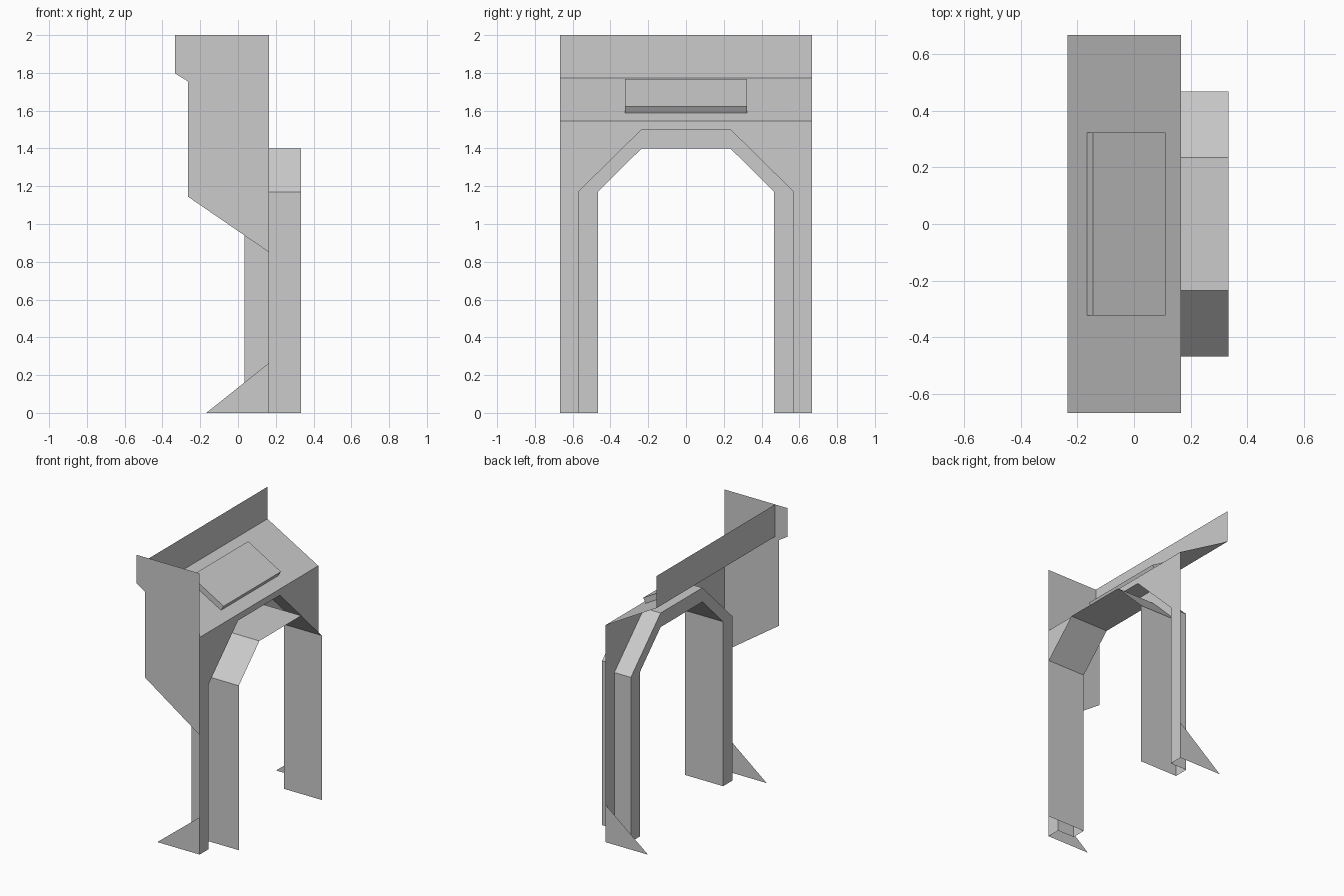
import bpy

if "Cube" in bpy.data.objects:
    bpy.data.objects.remove(bpy.data.objects["Cube"])

W = 0.667                 # half width of the cabinet along y
FRONT, BACK, LIP = 0.165, 0.035, 0.333   # x of the face, groove floor and trim edge


def make(name, verts, faces):
    me = bpy.data.meshes.new(name)
    me.from_pydata(verts, [], faces)
    me.update()
    ob = bpy.data.objects.new(name, me)
    bpy.context.collection.objects.link(ob)
    return ob


def side_sheet(name, profile, y):
    """Flat sheet from an (x, z) profile at one y."""
    return make(name, [(x, y, z) for x, z in profile], [range(len(profile))])


def ribbon(name, loop_a, loop_b):
    """Strip of quads between two matching point rows."""
    n = len(loop_a)
    return make(name, loop_a + loop_b,
                [(i, i + 1, n + i + 1, n + i) for i in range(n - 1)])


def arch(half, shoulder, top):
    """Chamfered arch outline in (y, z), from the left foot to the right foot."""
    left = [(-half, 0), (-half, 1.17), (-shoulder, top)]
    return left + [(-y, z) for y, z in reversed(left)]


def at_x(points, x):
    return [(x, y, z) for y, z in points]


inner = arch(0.467, 0.235, 1.4)
outer = arch(0.57, 0.235, 1.5)

# Front face with the arched opening
border = [(W, 0), (W, 1.545), (-W, 1.545), (-W, 0)]
face = at_x(outer + border, FRONT)
make("front_face", face, [range(len(face))])

# Recessed channel around the opening and the projecting inner trim
ribbon("groove_wall", at_x(outer, FRONT), at_x(outer, BACK))
ribbon("groove_floor", at_x(outer, BACK), at_x(inner, BACK))
ribbon("arch_trim", at_x(inner, BACK), at_x(inner, LIP))

# Sloping desk and the upright board behind it
section = [(FRONT, 1.545), (-0.235, 1.772), (-0.235, 2.0)]
ribbon("desk_and_backboard",
       [(x, -W, z) for x, z in section], [(x, W, z) for x, z in section])

# Slab lying on the desk
slab = [(-0.165, 1.733), (0.092, 1.587), (0.112, 1.621), (-0.145, 1.768)]
ends = [(x, y, z) for y in (-0.322, 0.322) for x, z in slab]
sides = [(i, (i + 1) % 4, 4 + (i + 1) % 4, 4 + i) for i in range(4)]
make("desk_slab", ends, sides + [(3, 2, 1, 0), (4, 5, 6, 7)])

# Single side panel
side_sheet("side_panel", [(-0.333, 2), (-0.333, 1.797), (-0.265, 1.755),
                          (-0.265, 1.145), (FRONT, 0.85), (FRONT, 2)], -W)

# Triangular feet on both sides
for tag, y in (("left", -W), ("right", W)):
    side_sheet("foot_" + tag, [(-0.168, 0), (FRONT, 0), (FRONT, 0.265)], y)
